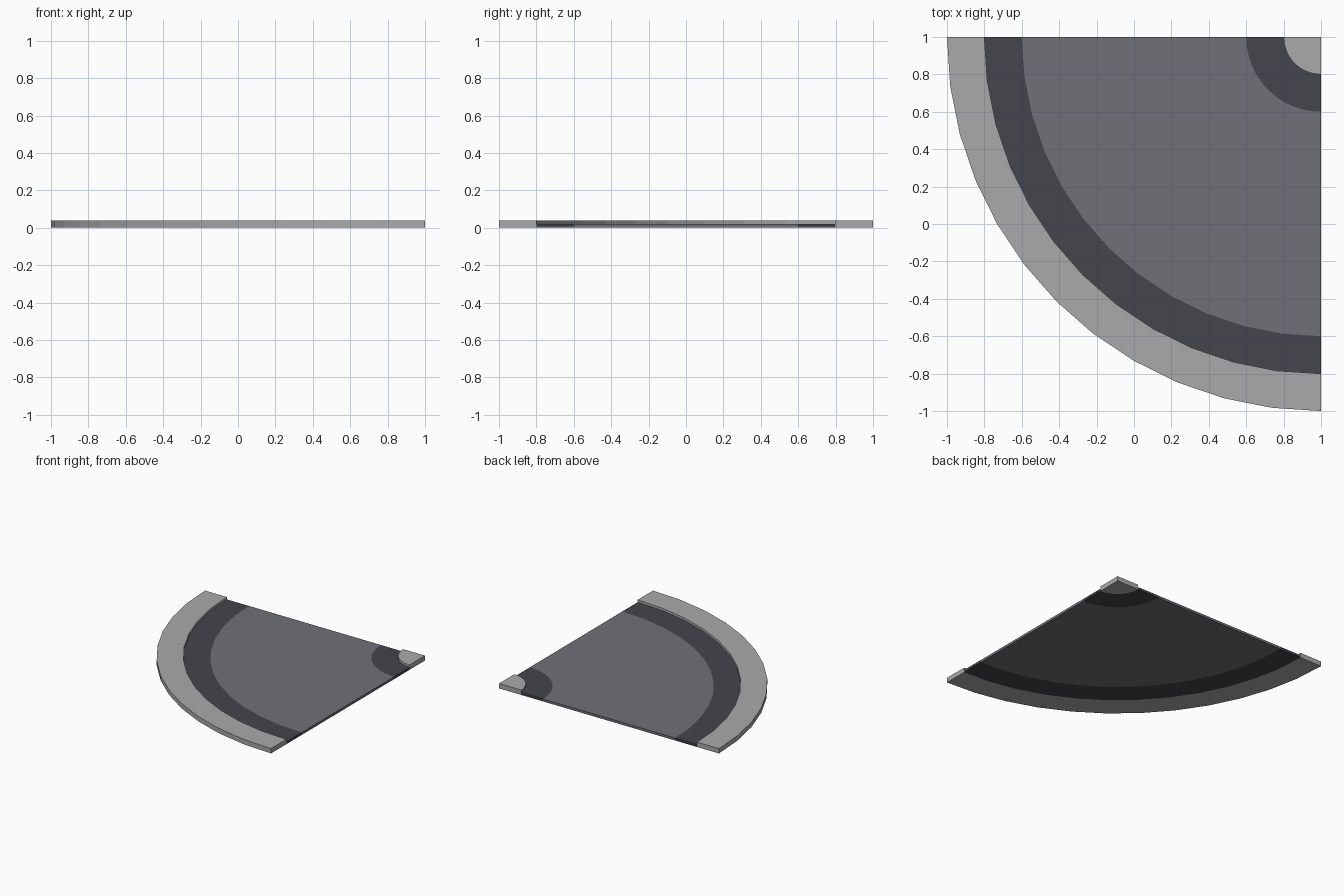
import bpy, bmesh
from math import sin, cos, pi

if "Cube" in bpy.data.objects:
    bpy.data.objects.remove(bpy.data.objects["Cube"])

CENTRE = (1.0, 1.0)   # pivot of the bend
STEPS = 12            # facets in the quarter turn
ROAD_Z, KERB_Z = 0.02, 0.04


def material(name, rgb):
    m = bpy.data.materials.new(name)
    m.diffuse_color = (*rgb, 1)
    m.use_nodes = True
    m.node_tree.nodes["Principled BSDF"].inputs["Base Color"].default_value = m.diffuse_color
    return m


def sweep(name, profile, hidden=(), mat=None):
    """Sweep a counter-clockwise (radius, z) profile through the quarter turn.
    Profile edges listed in hidden abut a neighbour and get no wall."""
    bm = bmesh.new()
    rings = []
    for i in range(STEPS + 1):
        a = pi + pi / 2 * i / STEPS
        rings.append([bm.verts.new((CENTRE[0] + r * cos(a), CENTRE[1] + r * sin(a), z))
                      for r, z in profile])
    n = len(profile)
    for a, b in zip(rings, rings[1:]):
        for j in range(n):
            if j not in hidden:
                k = (j + 1) % n
                bm.faces.new((a[j], b[j], b[k], a[k]))
    # straight cut ends
    bm.faces.new(rings[0])
    bm.faces.new(rings[-1][::-1])
    bmesh.ops.remove_doubles(bm, verts=bm.verts, dist=1e-5)
    mesh = bpy.data.meshes.new(name)
    bm.to_mesh(mesh)
    bm.free()
    ob = bpy.data.objects.new(name, mesh)
    bpy.context.collection.objects.link(ob)
    if mat:
        mesh.materials.append(mat)
    return ob


def band(name, r0, r1, mat):
    sweep(name, [(r0, 0), (r1, 0), (r1, ROAD_Z), (r0, ROAD_Z)], (1, 3), mat)


asphalt = material("asphalt", (0.162, 0.162, 0.190))
gutter = material("gutter", (0.058, 0.058, 0.074))
paving = material("paving", (0.402, 0.402, 0.402))

# road surface and its darker edge strips
band("road_surface", 0.4, 1.6, asphalt)
band("inner_edge_strip", 0.2, 0.4, gutter)
band("outer_edge_strip", 1.6, 1.8, gutter)

# raised pavements, stepping down to the road
sweep("inner_pavement",
      [(0, 0), (0.2, 0), (0.2, ROAD_Z), (0.2, KERB_Z), (0, KERB_Z)], (1, 4), paving)
sweep("outer_pavement",
      [(1.8, 0), (2, 0), (2, KERB_Z), (1.8, KERB_Z), (1.8, ROAD_Z)], (4,), paving)
